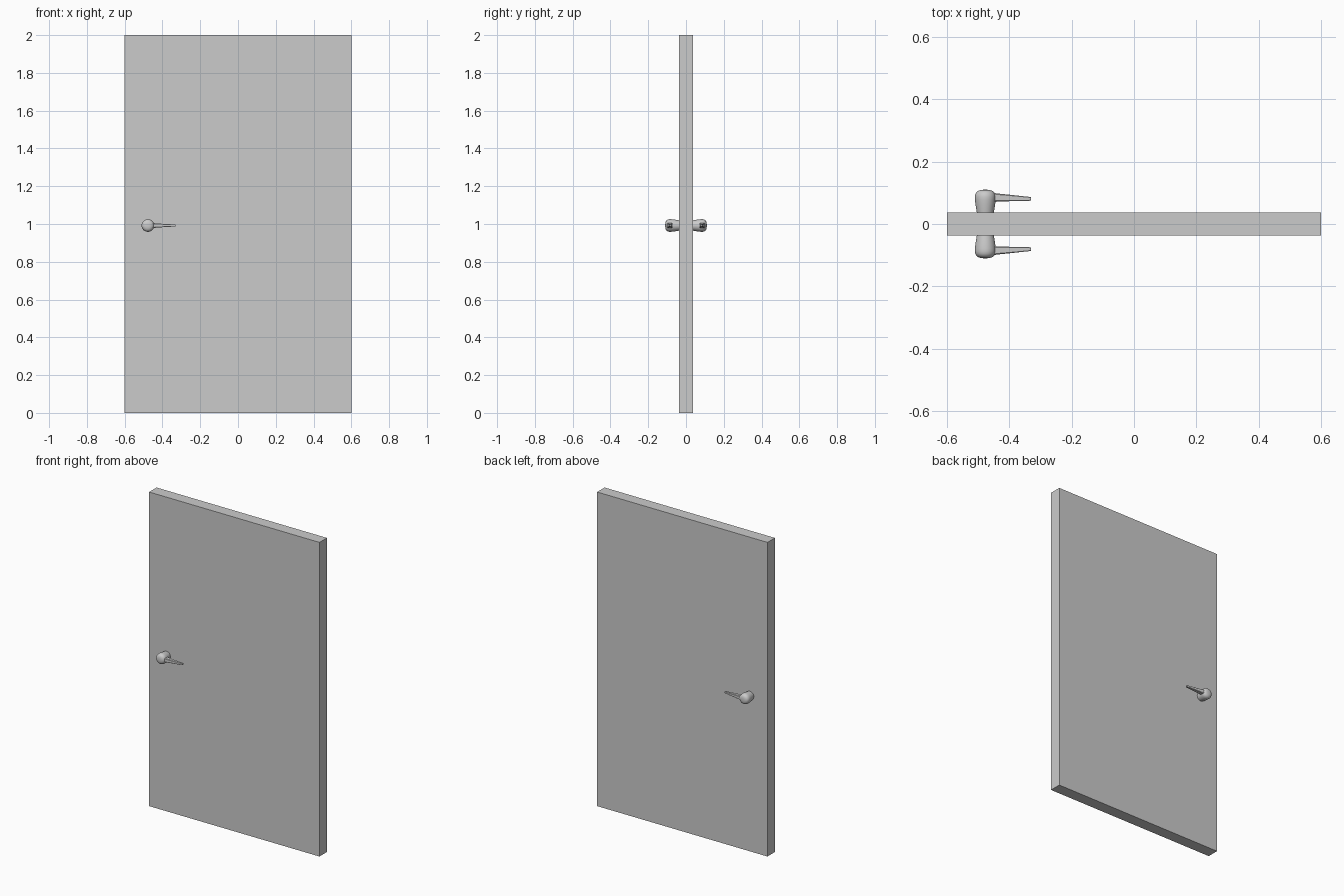
import bpy, bmesh, math
from mathutils import Vector

if "Cube" in bpy.data.objects:
    bpy.data.objects.remove(bpy.data.objects["Cube"])

KNOB_X, KNOB_Z = -0.477, 0.992


def make_object(name, bm, smooth=False):
    bmesh.ops.recalc_face_normals(bm, faces=bm.faces)
    mesh = bpy.data.meshes.new(name)
    bm.to_mesh(mesh)
    bm.free()
    obj = bpy.data.objects.new(name, mesh)
    bpy.context.collection.objects.link(obj)
    if smooth:
        bpy.ops.object.select_all(action='DESELECT')
        obj.select_set(True)
        bpy.context.view_layer.objects.active = obj
        bpy.ops.object.shade_smooth_by_angle(angle=math.radians(40))
    return obj


def loft(rings):
    """Skin equal-length rings of points and cap both ends."""
    bm = bmesh.new()
    vs = [[bm.verts.new(p) for p in ring] for ring in rings]
    n = len(vs[0])
    for a, b in zip(vs, vs[1:]):
        for i in range(n):
            j = (i + 1) % n
            bm.faces.new((a[i], a[j], b[j], b[i]))
    bm.faces.new(vs[0])
    bm.faces.new(vs[-1])
    return bm


# Door panel
bm = bmesh.new()
bmesh.ops.create_cube(bm, size=1)
bmesh.ops.scale(bm, vec=(1.2, 0.075, 2), verts=bm.verts)
bmesh.ops.translate(bm, vec=(0, 0, 1), verts=bm.verts)
make_object("door_panel", bm)

# Turned knob profile: (distance from door centre, radius)
PROFILE = [(0.036, 0.027), (0.05, 0.0295), (0.065, 0.0318), (0.078, 0.0332),
           (0.087, 0.0335), (0.095, 0.0322), (0.101, 0.029), (0.106, 0.0235),
           (0.109, 0.015), (0.11, 0.006)]
# Tapered lever: (x, inner y, outer y, half height)
LEVER = [(-0.46, 0.07, 0.102, 0.014), (-0.44, 0.0715, 0.098, 0.012),
         (-0.4, 0.073, 0.094, 0.009), (-0.335, 0.0745, 0.087, 0.0055),
         (-0.331, 0.0757, 0.0858, 0.0045)]

# The same handle on both faces of the door
for side, label in ((-1, "front"), (1, "back")):
    rings = [[Vector((KNOB_X + r * math.cos(t), side * y, KNOB_Z + r * math.sin(t)))
              for t in (math.tau * i / 32 for i in range(32))] for y, r in PROFILE]
    make_object(label + "_knob", loft(rings), smooth=True)

    rings = []
    for x, y0, y1, h in LEVER:
        c = 0.25  # corner chamfer share
        dy, my = (y1 - y0) / 2, (y0 + y1) / 2
        section = [(1, 1 - c), (1 - c, 1), (c - 1, 1), (-1, 1 - c),
                   (-1, c - 1), (c - 1, -1), (1 - c, -1), (1, c - 1)]
        rings.append([Vector((x, side * (my + u * dy), KNOB_Z + v * h))
                      for u, v in section])
    make_object(label + "_lever", loft(rings), smooth=True)
